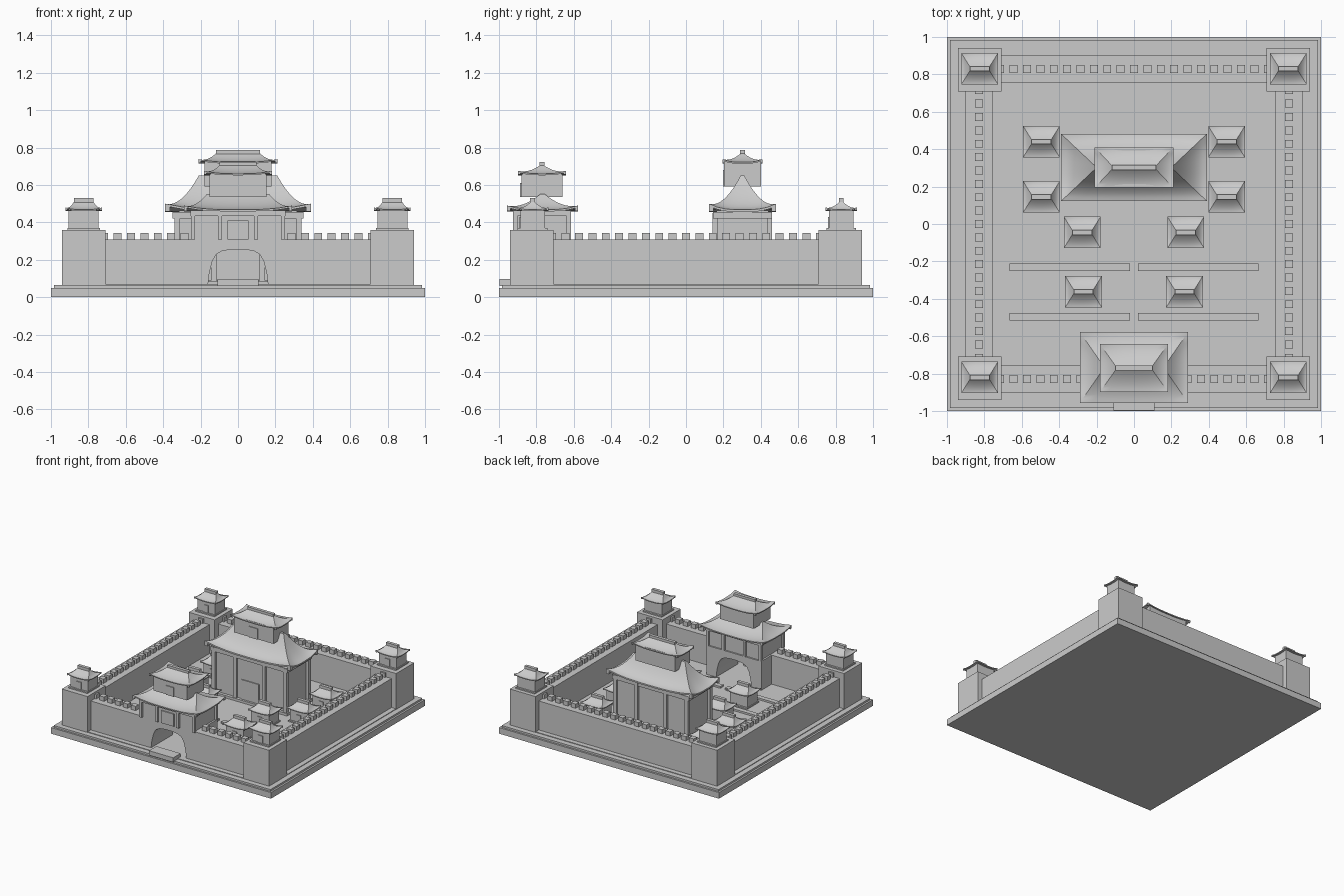
import bpy, bmesh, math

if "Cube" in bpy.data.objects:
    bpy.data.objects.remove(bpy.data.objects["Cube"])

stone = bpy.data.materials.new("pale_grey_stone")
stone.use_nodes = True
GREY = (0.6, 0.6, 0.6, 1)
stone.diffuse_color = GREY
stone.node_tree.nodes["Principled BSDF"].inputs["Base Color"].default_value = GREY


def finish(name, bm):
    bmesh.ops.recalc_face_normals(bm, faces=bm.faces)
    mesh = bpy.data.meshes.new(name)
    bm.to_mesh(mesh)
    bm.free()
    mesh.materials.append(stone)
    ob = bpy.data.objects.new(name, mesh)
    bpy.context.collection.objects.link(ob)
    return ob


def add_box(bm, x, y, hx, hy, z0, z1):
    verts = bmesh.ops.create_cube(bm, size=2)["verts"]
    for v in verts:
        v.co = (x + v.co.x * hx, y + v.co.y * hy, (z0 + z1) / 2 + v.co.z * (z1 - z0) / 2)


def box(name, *dims):
    bm = bmesh.new()
    add_box(bm, *dims)
    return finish(name, bm)


def roof(name, x, y, hx, hy, rx, z0, z1, lift, ridge):
    """Concave hipped roof with lifted corners, corner horns and a ridge beam."""
    bm = bmesh.new()
    steps, n, thick = 8, 8, 0.25 * lift + 0.004
    corners = [(-1, -1), (1, -1), (1, 1), (-1, 1)]

    def ring(t, drop=0):
        pts = []
        wx, wy = hx + (rx - hx) * t, hy + (0.01 - hy) * t
        for i, a in enumerate(corners):
            b = corners[(i + 1) % 4]
            for k in range(n):
                s = k / n
                up = lift * abs(2 * s - 1) ** 3 * (1 - t) ** 2
                pts.append(bm.verts.new((x + wx * (a[0] + (b[0] - a[0]) * s),
                                         y + wy * (a[1] + (b[1] - a[1]) * s),
                                         z0 + (z1 - z0) * t ** 1.8 + up - drop)))
        return pts

    rings = [ring(0, thick)] + [ring(k / steps) for k in range(steps + 1)]
    for lo, hi in zip(rings, rings[1:]):
        for i in range(4 * n):
            j = (i + 1) % (4 * n)
            bm.faces.new((lo[i], lo[j], hi[j], hi[i]))
    bm.faces.new(rings[-1])
    # soffit, closing towards the middle
    mid = bm.verts.new((x, y, z0 - thick))
    for i in range(4 * n):
        bm.faces.new((rings[0][(i + 1) % (4 * n)], rings[0][i], mid))
    ob = finish(name, bm)
    bpy.ops.object.select_all(action="DESELECT")
    ob.select_set(True)
    bpy.context.view_layer.objects.active = ob
    bpy.ops.object.shade_smooth_by_angle(angle=math.radians(30))
    if ridge:
        box(name + "_ridge", x, y, rx, 0.013, z1 - 0.015, z1 + ridge)
    # small horns under the corners
    bm = bmesh.new()
    for cx, cy in corners:
        add_box(bm, x + cx * (hx - 0.4 * lift), y + cy * (hy - 0.4 * lift),
                0.4 * lift, 0.4 * lift, z0 - 0.3 * lift, z0 + 0.7 * lift)
    finish(name + "_corner_horns", bm)


def posts(name, x, y, hx, hy, z0, z1, r):
    bm = bmesh.new()
    for sx in (-1, -0.4, 0.4, 1):
        for sy in (-1, 1):
            add_box(bm, x + sx * hx, y + sy * hy, r, r, z0, z1)
    finish(name, bm)


def small_house(name, x, y, z):
    box(name + "_body", x, y, 0.08, 0.065, z, z + 0.105)
    box(name + "_floor", x, y, 0.086, 0.08, z, z + 0.01)
    box(name + "_door", x, y - 0.065, 0.02, 0.006, z, z + 0.07)
    roof(name + "_roof", x, y, 0.098, 0.084, 0.052, z + 0.108, z + 0.15, 0.012, 0.02)


# Stepped base
G = 0.07
box("base_slab", 0, 0, 1, 1, 0, 0.05)
box("base_step", 0, 0, 0.985, 0.985, 0.05, 0.065)
box("courtyard_ground", 0, 0, 0.94, 0.94, 0.06, G)

# Perimeter walls
WALL, HALF, TOP = 0.828, 0.072, 0.308
for side, sx in (("left", 1), ("right", -1)):
    box(side + "_wall", sx * WALL, 0, HALF, 0.8, G, TOP)
    box(side + "_front_wall", sx * 0.525, -WALL, 0.275, HALF, G, TOP)
box("back_wall", 0, WALL, 0.8, HALF, G, TOP)

# Battlements
bm = bmesh.new()
for i in range(-10, 11):
    p = i * 0.0715
    for s in (-1, 1):
        add_box(bm, s * WALL, p, 0.021, 0.021, TOP, 0.343)
        if s > 0 or abs(p) > 0.25:
            add_box(bm, p, s * WALL, 0.021, 0.021, TOP, 0.343)
finish("battlements", bm)

# Corner towers with watch houses
for sx in (-1, 1):
    for sy in (-1, 1):
        label = ("front" if sy < 0 else "back") + ("_left" if sx > 0 else "_right")
        box(label + "_tower", sx * 0.825, sy * 0.825, 0.117, 0.117, 0.06, 0.36)
        small_house(label + "_watch_house", sx * 0.825, sy * 0.825 + 0.005, 0.36)

# Gate block with an arched passage
half_arch = [(0.16, G), (0.153, 0.13), (0.138, 0.19), (0.118, 0.228), (0.085, 0.248), (0.03, 0.255)]
outline = [(-0.25, TOP), (-0.25, G)] + [(-px, pz) for px, pz in half_arch]
outline += half_arch[::-1] + [(0.25, G), (0.25, TOP)]
bm = bmesh.new()
face = bm.faces.new([bm.verts.new((px, -0.9, pz)) for px, pz in outline])
moved = bmesh.ops.extrude_face_region(bm, geom=[face])["geom"]
bmesh.ops.translate(bm, vec=(0, 0.28, 0), verts=[v for v in moved if isinstance(v, bmesh.types.BMVert)])
finish("gate_block", bm)
box("gate_step", 0, -0.95, 0.11, 0.048, 0.06, 0.097)

# Gatehouse, two storeys
GY = -0.77
box("gatehouse_body", 0, GY, 0.235, 0.138, TOP, 0.46)
posts("gatehouse_posts", 0, GY, 0.24, 0.143, TOP, 0.46, 0.011)
box("gatehouse_beam", 0, GY, 0.253, 0.155, 0.435, 0.465)
box("gatehouse_door", 0, GY - 0.141, 0.057, 0.006, TOP, 0.41)
roof("gatehouse_lower_roof", 0, GY + 0.003, 0.29, 0.19, 0.165, 0.468, 0.553, 0.022, 0)
box("gatehouse_upper_body", 0, GY, 0.152, 0.11, 0.535, 0.66)
box("gatehouse_upper_door", 0, GY - 0.111, 0.035, 0.006, 0.535, 0.61)
roof("gatehouse_upper_roof", 0, GY, 0.182, 0.128, 0.098, 0.66, 0.705, 0.016, 0.017)

# Main hall, two storeys
HY = 0.302
box("hall_body", 0, HY, 0.315, 0.14, G, 0.465)
posts("hall_posts", 0, HY, 0.325, 0.145, G, 0.45, 0.014)
box("hall_beam", 0, HY, 0.35, 0.158, 0.42, 0.455)
box("hall_plinth", 0, HY, 0.35, 0.165, G, 0.09)
box("hall_door", 0, HY - 0.142, 0.08, 0.006, G, 0.25)
roof("hall_lower_roof", 0, HY, 0.39, 0.18, 0.21, 0.468, 0.65, 0.032, 0)
box("hall_upper_body", 0, HY, 0.178, 0.098, 0.592, 0.725)
box("hall_upper_door", 0, HY - 0.099, 0.04, 0.006, 0.592, 0.68)
roof("hall_upper_roof", 0, HY, 0.21, 0.108, 0.118, 0.722, 0.768, 0.016, 0.018)

# Courtyard houses and low path walls
for side, sx in (("left", 1), ("right", -1)):
    for i, (hx, hy) in enumerate([(0.495, 0.44), (0.495, 0.145), (0.277, -0.045), (0.27, -0.362)]):
        small_house(f"{side}_house_{i + 1}", sx * hx, hy, G)
    for label, py in (("rear", -0.23), ("near", -0.495)):
        box(f"{side}_{label}_path", sx * 0.343, py, 0.322, 0.02, G - 0.01, 0.085)
